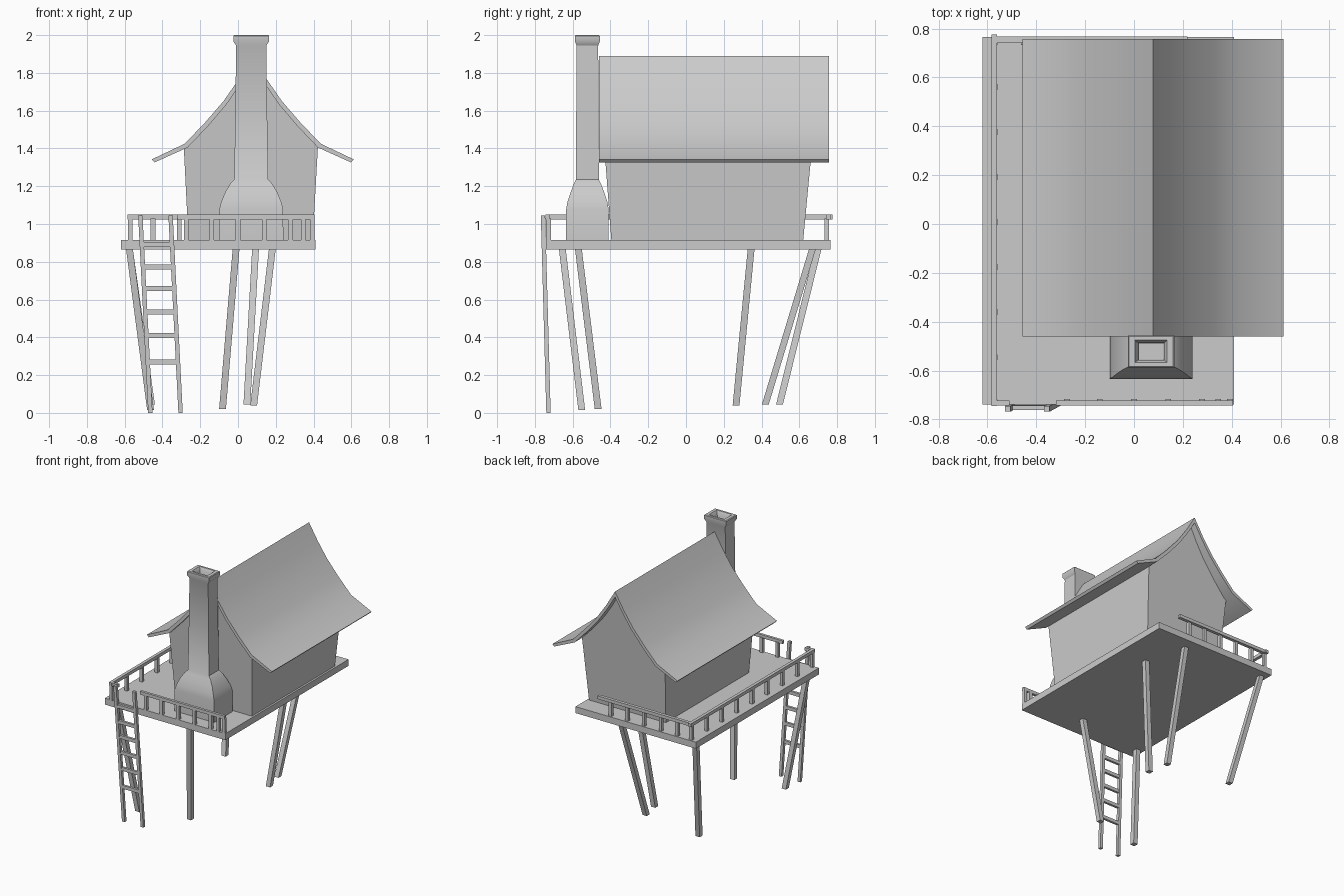
import bpy, bmesh

if "Cube" in bpy.data.objects:
    bpy.data.objects.remove(bpy.data.objects["Cube"])


def make(name, verts, faces):
    mesh = bpy.data.meshes.new(name)
    mesh.from_pydata(verts, [], faces)
    bm = bmesh.new()
    bm.from_mesh(mesh)
    bmesh.ops.recalc_face_normals(bm, faces=bm.faces)
    bm.to_mesh(mesh)
    bm.free()
    ob = bpy.data.objects.new(name, mesh)
    bpy.context.collection.objects.link(ob)
    return ob


def loft(name, rings):
    """Skin rings of points and cap both ends."""
    n = len(rings[0])
    verts = [p for r in rings for p in r]
    faces = [(k * n + i, k * n + (i + 1) % n, (k + 1) * n + (i + 1) % n, (k + 1) * n + i)
             for k in range(len(rings) - 1) for i in range(n)]
    faces += [tuple(range(n)), tuple(range(len(verts) - n, len(verts)))]
    return make(name, verts, faces)


def rect(cx, cy, hx, hy, z):
    return [(cx - hx, cy - hy, z), (cx + hx, cy - hy, z), (cx + hx, cy + hy, z), (cx - hx, cy + hy, z)]


def box(name, x0, x1, y0, y1, z0, z1):
    c = ((x0 + x1) / 2, (y0 + y1) / 2, (x1 - x0) / 2, (y1 - y0) / 2)
    return loft(name, [rect(*c, z0), rect(*c, z1)])


def pole(name, top, bottom, w):
    return loft(name, [rect(p[0], p[1], w / 2, w / 2, p[2]) for p in (bottom, top)])


def smooth(ob):
    bpy.ops.object.select_all(action='DESELECT')
    bpy.context.view_layer.objects.active = ob
    ob.select_set(True)
    bpy.ops.object.shade_smooth_by_angle(angle=0.6)


# Deck
box("deck", -0.62, 0.41, -0.74, 0.765, 0.865, 0.915)

# Curved roof: half profile (distance from ridge, height), mirrored
RX = 0.078
half = [(0, 1.89), (0.075, 1.765), (0.155, 1.65), (0.25, 1.54), (0.36, 1.425), (0.535, 1.342)]
under = [(0, 1.848), (0.065, 1.74), (0.14, 1.632), (0.235, 1.52), (0.345, 1.405), (0.52, 1.326)]


def mirror(pts):
    return [(RX - u, z) for u, z in reversed(pts)] + [(RX + u, z) for u, z in pts[1:]]


outline = mirror(half) + mirror(under)[::-1]
smooth(loft("roof", [[(x, y, z) for x, z in outline] for y in (-0.46, 0.757)]))

# House body: walls flare upward, gables follow the roof underside
gable = [(-0.262, 0.91)] + [(x, z + 0.004) for x, z in mirror(under[:5])] + [(0.395, 0.91)]
gable[1] = (-0.287, gable[1][1])
front = [(x, -0.395 - 0.075 * min(z - 0.91, 0.7), z) for x, z in gable]
back = [(x, 0.62 + 0.095 * (z - 0.91), z) for x, z in gable]
loft("house_walls", [front, back])

# Chimney: flared hearth, shaft, cap and flue
CX, CY = 0.07, -0.522
prof = [(0.17, 0.112, 0.91), (0.169, 0.112, 1.08), (0.158, 0.105, 1.12), (0.137, 0.088, 1.17),
        (0.11, 0.071, 1.215), (0.09, 0.061, 1.235), (0.084, 0.059, 1.6), (0.08, 0.057, 1.945),
        (0.095, 0.066, 1.967), (0.095, 0.066, 1.995), (0.09, 0.061, 2.0), (0.066, 0.046, 2.0),
        (0.052, 0.034, 1.98), (0.05, 0.033, 1.88)]
smooth(loft("chimney", [rect(CX, CY, *p) for p in prof]))

# Stilt legs
legs = [((-0.575, -0.655), (-0.463, -0.552), 0.015), ((-0.01, -0.57), (-0.082, -0.465), 0.02),
        ((-0.575, 0.70), (-0.458, 0.495), 0.045), ((0.093, 0.67), (0.047, 0.42), 0.045),
        ((0.182, 0.345), (0.083, 0.265), 0.04)]
for i, (t, b, z) in enumerate(legs):
    pole(f"leg_{i + 1}", (*t, 0.87), (*b, z), 0.036)

# Railings: front, front corner stub, back and left
Z0, Z1, P = 1.025, 1.05, 0.012
box("front_rail", -0.32, 0.405, -0.743, -0.723, Z0, Z1)
box("front_corner_rail", -0.58, -0.51, -0.743, -0.723, Z0, Z1)
box("back_rail", -0.58, 0.22, 0.742, 0.767, Z0, Z1)
box("left_rail", -0.584, -0.56, -0.745, 0.775, Z0, Z1)
posts = [(x, -0.728) for x in (-0.275, -0.14, 0, 0.14, 0.278, 0.345, 0.393)]
posts += [(x, 0.745) for x in (-0.45, -0.31, -0.165, -0.02, 0.12)]
posts += [(-0.57, -0.73 + 0.1845 * i) for i in range(9)]
for i, (x, y) in enumerate(posts):
    box(f"rail_post_{i + 1}", x - P, x + P, y - P, y + P, 0.91, Z0 + 0.005)

# Ladder leaning on the deck front
for side, dx in (("left", 0), ("right", 0.16)):
    pole(f"ladder_{side}_stile", (-0.517 + dx, -0.757, 1.045), (-0.464 + dx, -0.728, 0), 0.023)
for i, z in enumerate((0.27, 0.41, 0.535, 0.658, 0.772, 0.892)):
    x, y = -0.464 - 0.053 * z / 1.045, -0.728 - 0.029 * z / 1.045
    box(f"ladder_rung_{i + 1}", x, x + 0.16, y - 0.009, y + 0.009, z - 0.013, z + 0.013)
